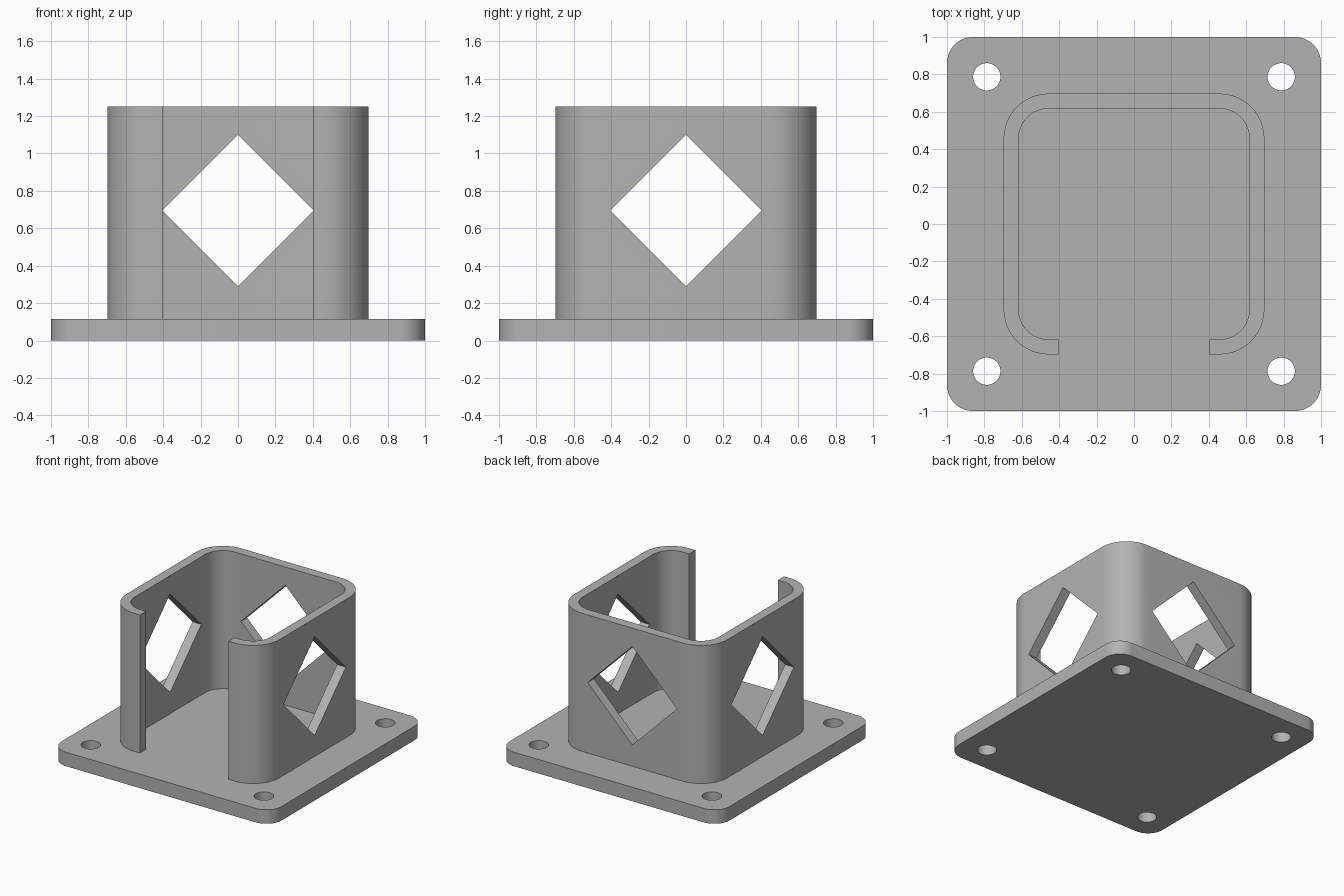
import bpy
import bmesh
from math import pi, cos, sin, radians
from mathutils import Matrix, Vector

cube = bpy.data.objects.get("Cube")
if cube:
    bpy.data.objects.remove(cube, do_unlink=True)

PLATE_TOP, WALL_TOP = 0.115, 1.25
WALL_OUT, WALL_IN = 0.697, 0.617
GAP, DIAMOND, DIAMOND_Z = 0.403, 0.405, 0.695
HOLE_POS, HOLE_RADIUS = 0.787, 0.073

grey = bpy.data.materials.new("Plain grey")
grey.use_nodes = True
colour = (0.45, 0.45, 0.45, 1)
grey.diffuse_color = colour
grey.node_tree.nodes["Principled BSDF"].inputs["Base Color"].default_value = colour


def rounded_square(half, radius, steps=16):
    """Counter-clockwise outline, starting at the front right end of the front edge."""
    points = []
    for quarter in range(4):
        start = -pi / 2 + quarter * pi / 2
        cx = (half - radius) * (1 if quarter < 2 else -1)
        cy = (half - radius) * (1 if quarter in (1, 2) else -1)
        for i in range(steps + 1):
            a = start + i / steps * pi / 2
            points.append((cx + radius * cos(a), cy + radius * sin(a)))
    return points


def extrude_outline(name, outline, bottom, top):
    bm = bmesh.new()
    face = bm.faces.new([bm.verts.new((x, y, bottom)) for x, y in outline])
    grown = bmesh.ops.extrude_face_region(bm, geom=[face])["geom"]
    verts = [v for v in grown if isinstance(v, bmesh.types.BMVert)]
    bmesh.ops.translate(bm, verts=verts, vec=(0, 0, top - bottom))
    bmesh.ops.recalc_face_normals(bm, faces=bm.faces)
    return finish_mesh(name, bm)


def finish_mesh(name, bm):
    mesh = bpy.data.meshes.new(name)
    bm.to_mesh(mesh)
    bm.free()
    mesh.materials.append(grey)
    obj = bpy.data.objects.new(name, mesh)
    bpy.context.collection.objects.link(obj)
    return obj


def cut(obj, cutter):
    """Subtract the cutter, then discard it."""
    mod = obj.modifiers.new("Cut", 'BOOLEAN')
    mod.operation, mod.solver, mod.object = 'DIFFERENCE', 'EXACT', cutter
    select(obj)
    bpy.ops.object.modifier_apply(modifier=mod.name)
    bpy.data.objects.remove(cutter, do_unlink=True)


def select(obj):
    bpy.ops.object.select_all(action='DESELECT')
    obj.select_set(True)
    bpy.context.view_layer.objects.active = obj


# Base plate with four bolt holes
base_plate = extrude_outline("base_plate", rounded_square(1, 0.14), 0, PLATE_TOP)
bm = bmesh.new()
for x in (-HOLE_POS, HOLE_POS):
    for y in (-HOLE_POS, HOLE_POS):
        bmesh.ops.create_cone(bm, cap_ends=True, segments=48, radius1=HOLE_RADIUS,
                              radius2=HOLE_RADIUS, depth=1,
                              matrix=Matrix.Translation((x, y, 0)))
cut(base_plate, finish_mesh("hole_cutter", bm))

# Open-fronted wall: outer path one way, inner path back
outer = [(GAP, -WALL_OUT)] + rounded_square(WALL_OUT, 0.24) + [(-GAP, -WALL_OUT)]
inner = [(GAP, -WALL_IN)] + rounded_square(WALL_IN, 0.16) + [(-GAP, -WALL_IN)]
wall = extrude_outline("socket_wall", outer + inner[::-1], PLATE_TOP, WALL_TOP)

# Diamond windows through the two sides and the back
side = DIAMOND * 2 ** 0.5
for name, size, centre, axis in (
        ("side_cutter", (3, side, side), (0, 0, DIAMOND_Z), 'X'),
        ("back_cutter", (side, 1, side), (0, 0.7, DIAMOND_Z), 'Y')):
    bm = bmesh.new()
    bmesh.ops.create_cube(bm, size=1, matrix=Matrix.Translation(Vector(centre))
                          @ Matrix.Rotation(radians(45), 4, axis)
                          @ Matrix.Diagonal((*size, 1)))
    cut(wall, finish_mesh(name, bm))

for obj in (base_plate, wall):
    select(obj)
    bpy.ops.object.shade_smooth_by_angle(angle=radians(30))
